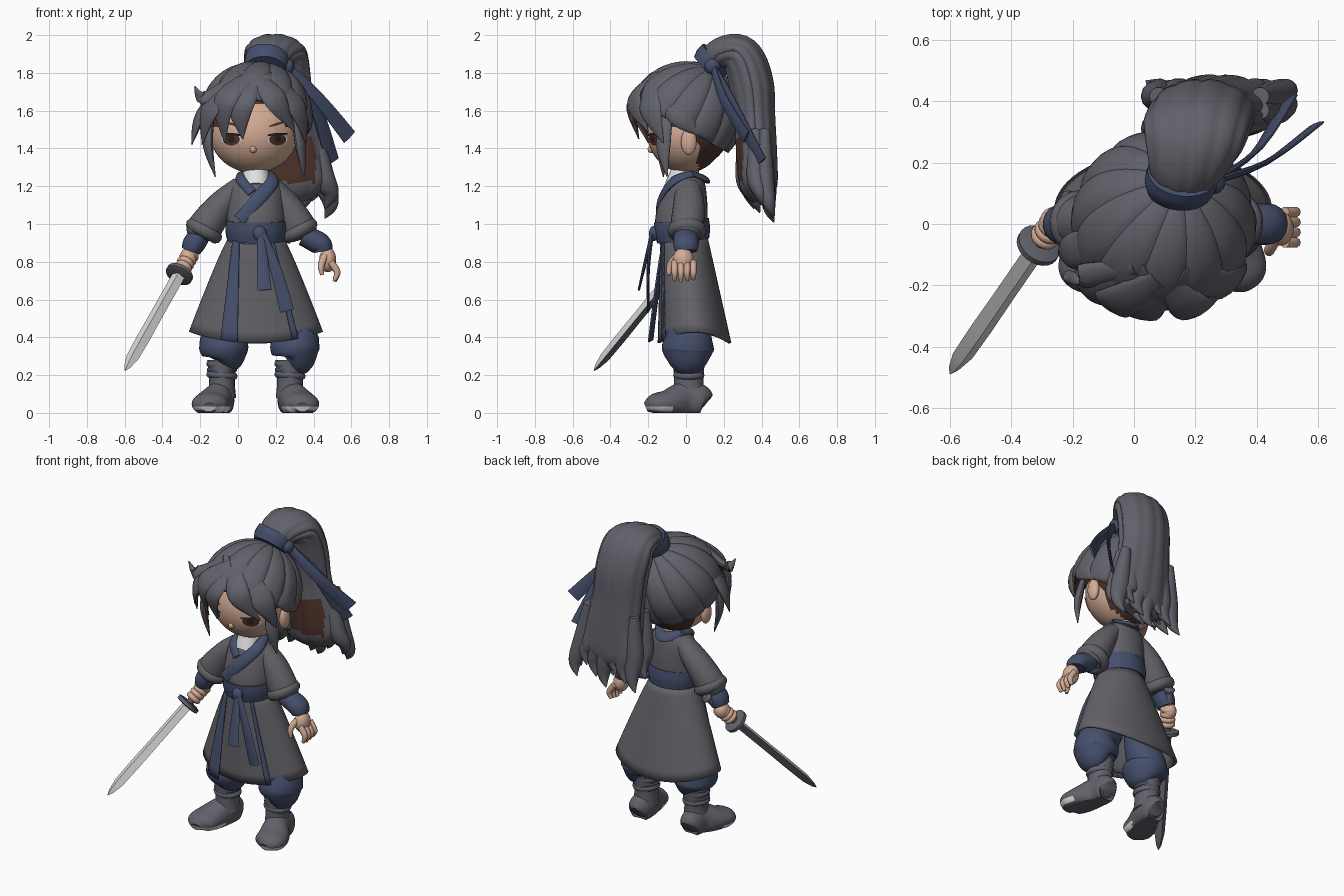
import bpy, bmesh, math
from mathutils import Vector as V

if "Cube" in bpy.data.objects:
    bpy.data.objects.remove(bpy.data.objects["Cube"])


def material(name, *rgb):
    m = bpy.data.materials.new(name)
    m.use_nodes = True
    m.diffuse_color = (*rgb, 1)
    m.node_tree.nodes["Principled BSDF"].inputs["Base Color"].default_value = (*rgb, 1)
    return m


HAIR = material("hair grey", .12, .12, .145)
ROBE = material("robe grey", .122, .122, .137)
BLUE = material("cloth blue", .06, .078, .15)
SKIN = material("skin", .65, .41, .3)
BROWN = material("inner hair brown", .08, .034, .024)
WHITE = material("white", .75, .75, .75)
STEEL = material("blade steel", .68, .68, .68)
DARK = material("eye dark", .025, .015, .013)

parts = []
CX = .095                       # body centre line
HEAD = V((.09, 0, 1.55))
FACE_C, FACE_R = V((.085, 0, 1.485)), V((.235, .205, .215))


def grid(name, rows, mat, closed=True, caps=True):
    """Mesh through rows of points."""
    bm = bmesh.new()
    vs = [[bm.verts.new(p) for p in row] for row in rows]
    n = len(rows[0])
    for lo, hi in zip(vs, vs[1:]):
        for i in range(n if closed else n - 1):
            j = (i + 1) % n
            bm.faces.new((lo[i], lo[j], hi[j], hi[i]))
    if closed and caps:
        bm.faces.new(vs[0])
        bm.faces.new(vs[-1])
    bmesh.ops.recalc_face_normals(bm, faces=bm.faces)
    mesh = bpy.data.meshes.new(name)
    bm.to_mesh(mesh)
    bm.free()
    ob = bpy.data.objects.new(name, mesh)
    bpy.context.collection.objects.link(ob)
    mesh.materials.append(mat)
    parts.append(ob)
    return ob


def spline(pts, k):
    """Catmull-Rom through tuples of any length."""
    ps = [pts[0], *pts, pts[-1]]
    out = []
    for a, b, c, d in zip(ps, ps[1:], ps[2:], ps[3:]):
        for s in range(k):
            t = s / k
            out.append([q + .5 * t * (r - p + t * (2 * p - 5 * q + 4 * r - w + t * (3 * (q - r) + w - p)))
                        for p, q, r, w in zip(a, b, c, d)])
    return out + [list(pts[-1])]


def loft(name, pts, mat, n=16, k=4, out=None, lobes=0, floor=None):
    """Tube through (x, y, z, half width, half depth); out = centre the flat side faces away from."""
    path = spline(pts, k)
    rows = []
    for i, q in enumerate(path):
        p = V(q[:3])
        t = (V(path[min(i + 1, len(path) - 1)][:3]) - V(path[max(i - 1, 0)][:3])).normalized()
        side = t.cross(p - out) if out else V((1, 0, 0)) - t * t.x
        side.normalize()
        nor = t.cross(side)
        ring = []
        for j in range(n):
            a = math.tau * j / n
            f = 1 - .06 * (1 - abs(math.sin(lobes * a / 2))) ** 2 if lobes else 1
            v = p + f * (side * math.cos(a) * max(q[3], .002) + nor * math.sin(a) * max(q[4], .002))
            if floor is not None:
                v.z = max(v.z, floor)
            ring.append(v)
        rows.append(ring)
    return grid(name, rows, mat)


def ball(name, c, r, mat):
    rows = [[V(c) + V((r[0] * math.sin(t) * math.cos(a), r[1] * math.sin(t) * math.sin(a), r[2] * math.cos(t)))
             for a in [math.tau * i / 32 for i in range(32)]]
            for t in [.03 + (math.pi - .06) * j / 24 for j in range(25)]]
    return grid(name, rows, mat)


def ring(name, c, axis, major, minor, mat):
    bpy.ops.mesh.primitive_torus_add(location=c, rotation=V(axis).to_track_quat("Z", "Y").to_euler(),
                                     major_radius=major, minor_radius=minor, major_segments=28, minor_segments=10)
    ob = bpy.context.object
    ob.name = name
    ob.data.materials.append(mat)
    parts.append(ob)


def paint(ob, mat, test):
    ob.data.materials.append(mat)
    for p in ob.data.polygons:
        if test(p.center, p.normal):
            p.material_index = 1


def cut(ob, co, no, clear):
    """Slice a mesh by a plane, optionally dropping the side the normal points to."""
    bm = bmesh.new()
    bm.from_mesh(ob.data)
    bmesh.ops.bisect_plane(bm, geom=bm.verts[:] + bm.edges[:] + bm.faces[:], plane_co=co, plane_no=no,
                           clear_outer=clear)
    bm.to_mesh(ob.data)
    bm.free()


def thicken(ob, depth, offset=-1):
    m = ob.modifiers.new("thickness", "SOLIDIFY")
    m.thickness, m.offset = depth, offset
    return m


# Face, ears and neck; hairline and nape are brown
face = ball("face", FACE_C, FACE_R, SKIN)
paint(face, BROWN, lambda c, n: c.z > 1.635 or c.y > .06 or (c.z > 1.5 and abs(c.x - CX) > .16))
ball("nose", (.08, -.18, 1.395), (.018, .023, .02), SKIN)
for x in (-.155, .325):
    ball("ear", (x, .015, 1.435), (.028, .042, .07), SKIN)
loft("neck", [(CX, .01, 1.18, .065, .06), (CX, .01, 1.34, .065, .06)], SKIN)


def face_point(x, z, lift):
    d = ((x - FACE_C.x) / FACE_R.x) ** 2 + ((z - FACE_C.z) / FACE_R.z) ** 2
    return V((x, FACE_C.y - FACE_R.y * math.sqrt(max(0, 1 - d)) - lift, z))


def face_spot(name, x, z, rx, rz, mat, lift, tilt=0):
    rows = []
    for r in (.05, .5, 1):
        angles = [math.tau * i / 20 for i in range(20)]
        rows.append([face_point(x + r * rx * math.cos(a), z + r * (rz * math.sin(a) + tilt * math.cos(a)), lift)
                     for a in angles])
    grid(name, rows, mat)


for x, s in ((-.035, -1), (.21, 1)):
    face_spot("eye_white", x, 1.447, .052, .03, WHITE, .003)
    face_spot("iris", x, 1.447, .045, .031, BROWN, .005)
    face_spot("pupil", x, 1.45, .018, .02, DARK, .007)
    face_spot("upper_lash", x, 1.474, .055, .008, DARK, .008, s * .004)
    face_spot("eyebrow", x, 1.53, .048, .007, BROWN, .004, s * .014)

# Hair cap: scalloped shell whose grooves meet under the ponytail
turn = V((.18, .45, .85)).to_track_quat("Z", "Y")
rows = []
for j in range(25):
    t = .02 + (math.pi - .04) * j / 24
    row = []
    for i in range(96):
        a = math.tau * i / 96
        d = turn @ V((math.sin(t) * math.cos(a), math.sin(t) * math.sin(a), math.cos(t)))
        d *= 1 - .045 * (1 - abs(math.sin(6 * a))) ** 2 * math.sin(t)
        row.append(V((.095 + .3 * d.x, .005 + .302 * d.y, 1.575 + .288 * d.z)))
    rows.append(row)
cap = grid("hair_cap", rows, HAIR)
cut(cap, (0, 0, 1.5), (0, -.5, -.9), True)
cap.data.materials.append(BROWN)
thicken(cap, .025).material_offset = 1
ball("under_hair", (.09, .07, 1.535), (.24, .17, .22), BROWN)


def lock(name, root, mid, tip, width, depth=.024):
    """Pointed strand of hair, rooted in the cap, with a brown inner side."""
    base = HEAD + .95 * (V(root) - HEAD)
    pts = [(*base, width * .6, depth * .6), (*mid, width, depth), (*tip, .003, .003)]
    ob = loft(name, pts, HAIR, n=14, k=7, out=HEAD)
    paint(ob, BROWN, lambda c, n: n.dot((c - HEAD).normalized()) < -.45 and c.z < 1.7)


# Fringe: strands swept either side of the parting
right_locks = [((.10, -.2, 1.78), (.015, -.285, 1.63), (.025, -.25, 1.45), .072),
               ((.08, -.19, 1.8), (-.07, -.26, 1.65), (-.07, -.2, 1.43), .07),
               ((.05, -.16, 1.81), (-.14, -.21, 1.62), (-.19, -.15, 1.42), .07),
               ((.0, -.15, 1.81), (-.17, -.17, 1.67), (-.23, -.18, 1.73), .045),
               ((-.1, -.05, 1.76), (-.2, -.09, 1.57), (-.245, -.1, 1.42), .06),
               ((-.15, -.1, 1.62), (-.16, -.12, 1.43), (-.12, -.12, 1.25), .042)]
left_locks = [((.12, -.2, 1.78), (.2, -.275, 1.655), (.3, -.2, 1.49), .068),
              ((.15, -.18, 1.8), (.31, -.19, 1.62), (.36, -.12, 1.43), .07),
              ((.2, -.05, 1.81), (.365, -.04, 1.6), (.365, .07, 1.47), .075),
              ((.31, -.1, 1.6), (.33, -.12, 1.42), (.35, -.1, 1.25), .042)]
for strand in right_locks + left_locks:
    lock("fringe_lock", *strand)

# Ponytail with loose ends
tail = loft("ponytail", [(.15, .12, 1.83, .085, .08), (.17, .19, 1.9, .13, .09), (.195, .29, 1.89, .17, .11),
                         (.215, .345, 1.75, .175, .12), (.23, .365, 1.55, .175, .11), (.26, .375, 1.35, .2, .11),
                         (.285, .385, 1.2, .2, .1), (.3, .4, 1.12, .1, .05)],
            HAIR, n=64, k=6, lobes=12)
paint(tail, BROWN, lambda c, n: n.y < -.8 and 1.22 < c.z < 1.46 and c.x < .41)
for i in range(7):
    f = i / 6
    bulge = math.sin(math.pi * f)
    x = .08 + .33 * f
    for y, low in ((.415, 0), (.31 + .06 * f, .05)):
        drop = 1.03 + low + .05 * (i % 3) - .02 * bulge
        loft("ponytail_end", [(x, y, 1.5, .03, .03), (x + .04 * f, y + .015 * bulge, 1.26, .058, .05),
                              (x + .08 * f, y + .025, drop + .08, .042, .034),
                              (x + .09 * f - .04, y + .05, drop, .003, .003)], HAIR, n=14, k=6)

# Hair tie and ribbons
loft("hair_tie", [(.148, .105, 1.825, .105, .088), (.152, .135, 1.855, .118, .102),
                  (.158, .165, 1.89, .115, .098)], BLUE, n=24)
ball("ribbon_knot", (.262, .14, 1.835), (.036, .042, .042), BLUE)
for mid, end in (((.4, .24, 1.65), (.5, .4, 1.33)), ((.43, .2, 1.66), (.59, .32, 1.46))):
    loft("hair_ribbon", [(.262, .14, 1.84, .01, .022), (*mid, .009, .036), (*end, .008, .045)], BLUE, n=10, out=HEAD)

# Robe body, belt and collar
loft("robe_body", [(CX, -.01, .9, .145, .125), (CX, -.025, 1.0, .155, .14), (CX, -.01, 1.12, .15, .125),
                   (CX, .005, 1.21, .135, .1), (CX, .01, 1.27, .075, .07)], ROBE, n=32)
loft("belt", [(CX, -.015, .91, .152, .138), (CX, -.02, .965, .162, .148), (CX, -.025, 1.02, .16, .146)], BLUE, n=32)
loft("inner_collar", [(CX, -.035, 1.19, .08, .08), (CX, -.005, 1.275, .068, .075)], WHITE, n=24)
BODY = V((CX, 0, 1.1))
loft("collar_over", [(.175, .03, 1.265, .025, .016), (.185, -.07, 1.225, .034, .016), (.1, -.137, 1.125, .038, .014),
                     (.01, -.146, 1.02, .038, .014)], BLUE, n=12, k=6, out=BODY)
loft("collar_under", [(.015, .03, 1.265, .025, .014), (.015, -.07, 1.235, .026, .016),
                      (.075, -.122, 1.165, .026, .012)], BLUE, n=12, k=6, out=BODY)
loft("collar_back", [(.015, .03, 1.265, .025, .016), (CX, .095, 1.24, .04, .018),
                     (.175, .03, 1.265, .025, .016)], BLUE, n=10, out=BODY)


# Skirt with blue edging
def skirt(a, v, lift=0):
    rx, ry = .145 + .21 * v ** .9 + lift, .125 + .07 * v + lift
    hem = .43 - .06 * math.sin(a) ** 2
    return V((CX + rx * math.cos(a), -.01 + .055 * v + ry * math.sin(a), .93 - v * (.93 - hem)))


steps = [j / 10 for j in range(11)]
thicken(grid("skirt", [[skirt(math.tau * i / 64, v) for i in range(64)] for v in steps], ROBE, caps=False), .014)
for top, bottom, flare in (((-.02, .01), (-.09, .0), .05), ((.165, .18), (.285, .315), 0)):
    rows = []
    for v in steps:
        edge = [p + (q - p) * v for p, q in zip(top, bottom)]
        xs = [edge[0] + (edge[1] - edge[0]) * i / 5 for i in range(6)]
        rows.append([skirt(-math.acos((x - CX) / (.145 + .21 * v ** .9)), v, .006) - V((0, flare * v, 0))
                     for x in xs])
    thicken(grid("skirt_edging", rows, BLUE, closed=False), .008, 0)

# Belt knot and hanging sashes
ball("belt_knot", (.115, -.17, .95), (.036, .026, .04), BLUE)
loft("sash_short", [(.12, -.18, .95, .018, .01), (.13, -.215, .8, .03, .009), (.14, -.25, .65, .038, .006)], BLUE, n=8)
loft("sash_long", [(.13, -.18, .95, .018, .01), (.2, -.2, .76, .03, .009), (.26, -.2, .54, .038, .006)], BLUE, n=8)

# Sleeves and cuffs
for s, wrist, hand in ((-1, -.18, -.245), (1, .325, .445)):
    start = CX + s * .08
    elbow = (start + wrist) / 2 + s * .005
    loft("sleeve", [(start, .01, 1.2, .055, .065), (elbow, .015, 1.1, .076, .083), (wrist, .005, .975, .092, .088),
                    (wrist + s * .02, 0, .93, .07, .07)], ROBE, n=24)
    ring("sleeve_fold", (wrist, .005, .965), (s * .55, 0, -1), .068, .036, ROBE)
    loft("cuff", [(wrist + s * .02, 0, .94, .055, .065), (hand - s * .012, 0, .895, .06, .068),
                  (hand + s * .005, 0, .855, .05, .058)], BLUE, n=20)

# Open left hand
ball("left_palm", (.475, -.015, .81), (.045, .055, .065), SKIN)
for i in range(4):
    y = -.06 + .033 * i
    loft("left_finger", [(.49, y, .8, .019, .017), (.525, y, .745, .018, .017),
                         (.51, y, .695 + .006 * abs(i - 1), .01, .01)], SKIN, n=10)
loft("left_thumb", [(.46, -.05, .83, .02, .02), (.44, -.085, .78, .018, .018), (.445, -.09, .73, .01, .01)], SKIN, n=10)

# Sword held in the right hand, its blade dark on the rear facets
GUARD, AIM = V((-.31, -.07, .735)), V((-.40, -.58, -.71)).normalized()


def along(t, a, b):
    return (*(GUARD + AIM * t), a, b)


blade = loft("blade", [along(0, .035, .027), along(.3, .035, .027), along(.62, .034, .026), along(.72, .002, .002)],
             STEEL, n=4, k=2)
paint(blade, HAIR, lambda c, n: n.y > 0)
loft("guard", [along(-.015, .06, .06), along(-.01, .074, .074), along(.01, .074, .074), along(.015, .06, .06)],
     HAIR, n=24, k=1)
loft("grip", [along(-.25, .02, .02), along(0, .023, .023)], HAIR, n=14)
loft("pommel", [along(-.275, .02, .02), along(-.26, .033, .033), along(-.235, .02, .02)], HAIR, n=16)
ball("right_palm", (-.262, .005, .825), (.045, .05, .05), SKIN)
for i in range(4):
    ring("right_finger", GUARD + AIM * (-.05 - .03 * i), AIM, .03, .018, SKIN)

# Trousers and boots
for s, leg, toe in ((-1, -.075, -.155), (1, .3, .34)):
    ankle = CX + s * .18
    loft("trouser_leg", [(CX + s * .07, .02, .7, .06, .06), (CX + s * .12, .02, .5, .09, .09),
                         (leg, .015, .4, .118, .122), (leg, .01, .34, .13, .138), (leg, .01, .285, .105, .112),
                         (ankle, .01, .26, .07, .075)], BLUE, n=36)
    loft("boot_shaft", [(ankle, .015, .08, .075, .085), (ankle, .015, .17, .068, .078),
                        (ankle, .015, .28, .078, .085)], HAIR, n=24)
    for z in (.2, .255):
        ring("boot_wrap", (ankle, .015, z), (.08, 0, 1), .063, .02, HAIR)
    ring("boot_band", (ankle, .015, .228), (0, 0, 1), .066, .014, BLUE)
    heel = ankle + s * .005
    foot = loft("boot_foot", [(heel, .105, .05, .04, .045), (heel, .085, .06, .068, .085),
                              (ankle + s * .012, .0, .07, .075, .1), (toe - s * .015, -.1, .05, .095, .072),
                              (toe, -.17, .045, .088, .055), (toe, -.212, .03, .035, .025)],
                HAIR, n=28, k=5, floor=0)
    cut(foot, (0, 0, .034), (0, 0, 1), False)
    paint(foot, WHITE, lambda c, n: n.z > -.8 and c.z < .034 and c.y < -.075)

# Smooth shading with crisp edges
bpy.ops.object.select_all(action="DESELECT")
for ob in parts:
    ob.select_set(True)
bpy.context.view_layer.objects.active = parts[0]
bpy.ops.object.shade_smooth_by_angle(angle=math.radians(40))
